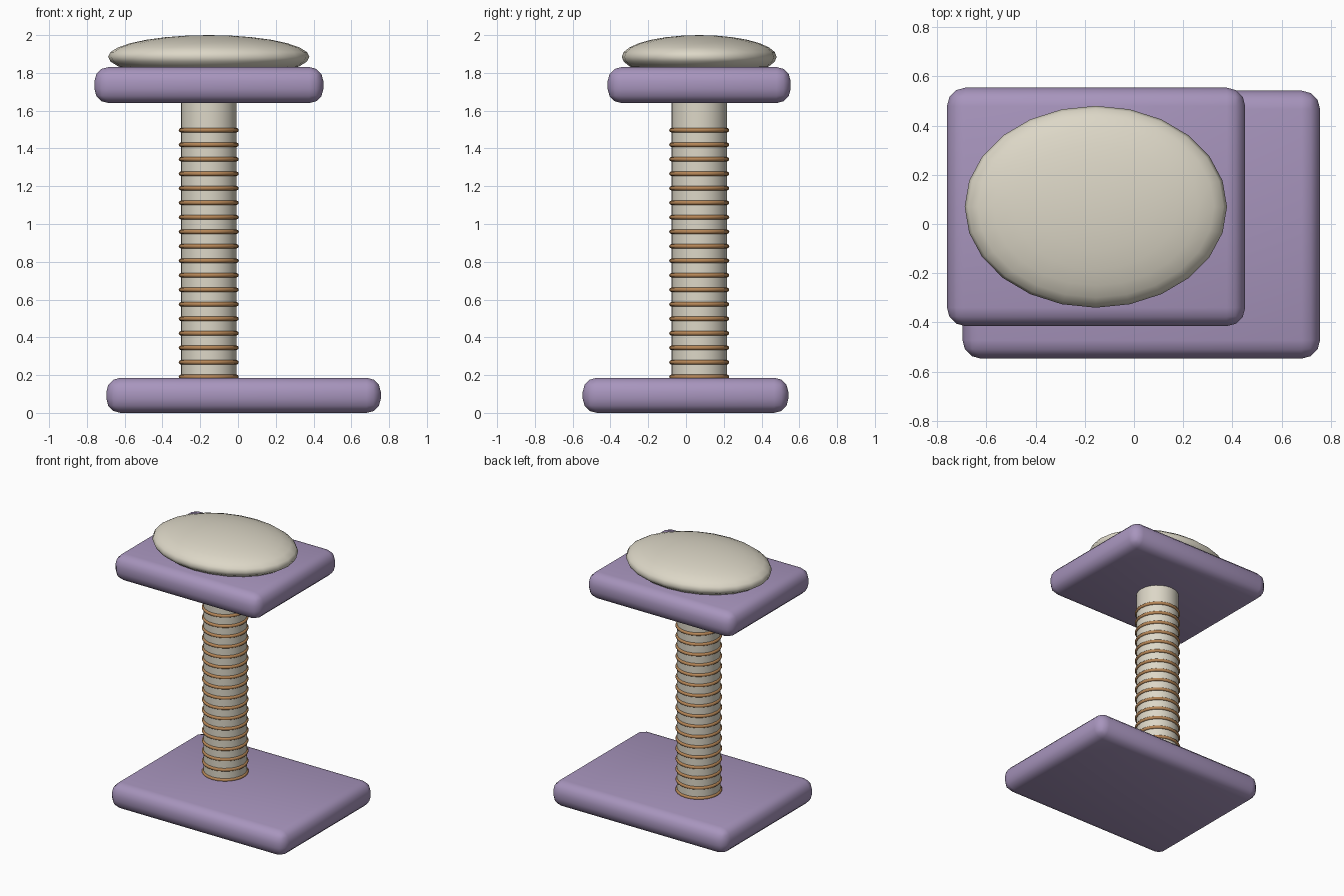
import bpy
import math

if "Cube" in bpy.data.objects:
    bpy.data.objects.remove(bpy.data.objects["Cube"])


def material(name, rgb):
    m = bpy.data.materials.new(name)
    m.diffuse_color = (*rgb, 1)
    m.use_nodes = True
    m.node_tree.nodes["Principled BSDF"].inputs["Base Color"].default_value = m.diffuse_color
    return m


purple = material("purple plush", (0.39, 0.30, 0.51))
cream = material("cream fabric", (0.72, 0.68, 0.57))
brown = material("brown rope", (0.47, 0.24, 0.095))

CX, CY = -0.155, 0.07  # post axis


def finish(name, mat, angle=60):
    o = bpy.context.object
    o.name = name
    o.data.materials.append(mat)
    bpy.ops.object.shade_smooth_by_angle(angle=math.radians(angle))
    return o


def slab(name, lo, hi, bevel):
    """Rounded board between two corners."""
    bpy.ops.mesh.primitive_cube_add(size=1, location=[(a + b) / 2 for a, b in zip(lo, hi)])
    o = bpy.context.object
    o.scale = [b - a for a, b in zip(lo, hi)]
    bpy.ops.object.transform_apply(location=False, rotation=False, scale=True)
    b = o.modifiers.new("rounding", 'BEVEL')
    b.width = bevel
    b.segments = 3
    bpy.ops.object.modifier_apply(modifier=b.name)
    finish(name, purple)


# Base and upper platform
slab("base", (-0.697, -0.547, 0.0), (0.756, 0.542, 0.186), 0.075)
slab("platform", (-0.76, -0.415, 1.64), (0.452, 0.554, 1.831), 0.075)

# Scratching post
bpy.ops.mesh.primitive_cylinder_add(vertices=24, radius=0.148, depth=1.56, location=(CX, CY, 0.90))
finish("post", cream, 40)

# Rope rings
for i in range(18):
    bpy.ops.mesh.primitive_torus_add(major_radius=0.147, minor_radius=0.012,
                                     major_segments=24, minor_segments=8,
                                     location=(CX, CY, 0.191 + i * 0.0768))
    finish(f"rope_ring_{i + 1}", brown)

# Cushion
bpy.ops.mesh.primitive_uv_sphere_add(segments=24, ring_count=14, radius=1, location=(CX, CY, 1.885))
bpy.context.object.scale = (0.533, 0.41, 0.115)
bpy.ops.object.transform_apply(location=False, rotation=False, scale=True)
finish("cushion", cream, 180)
